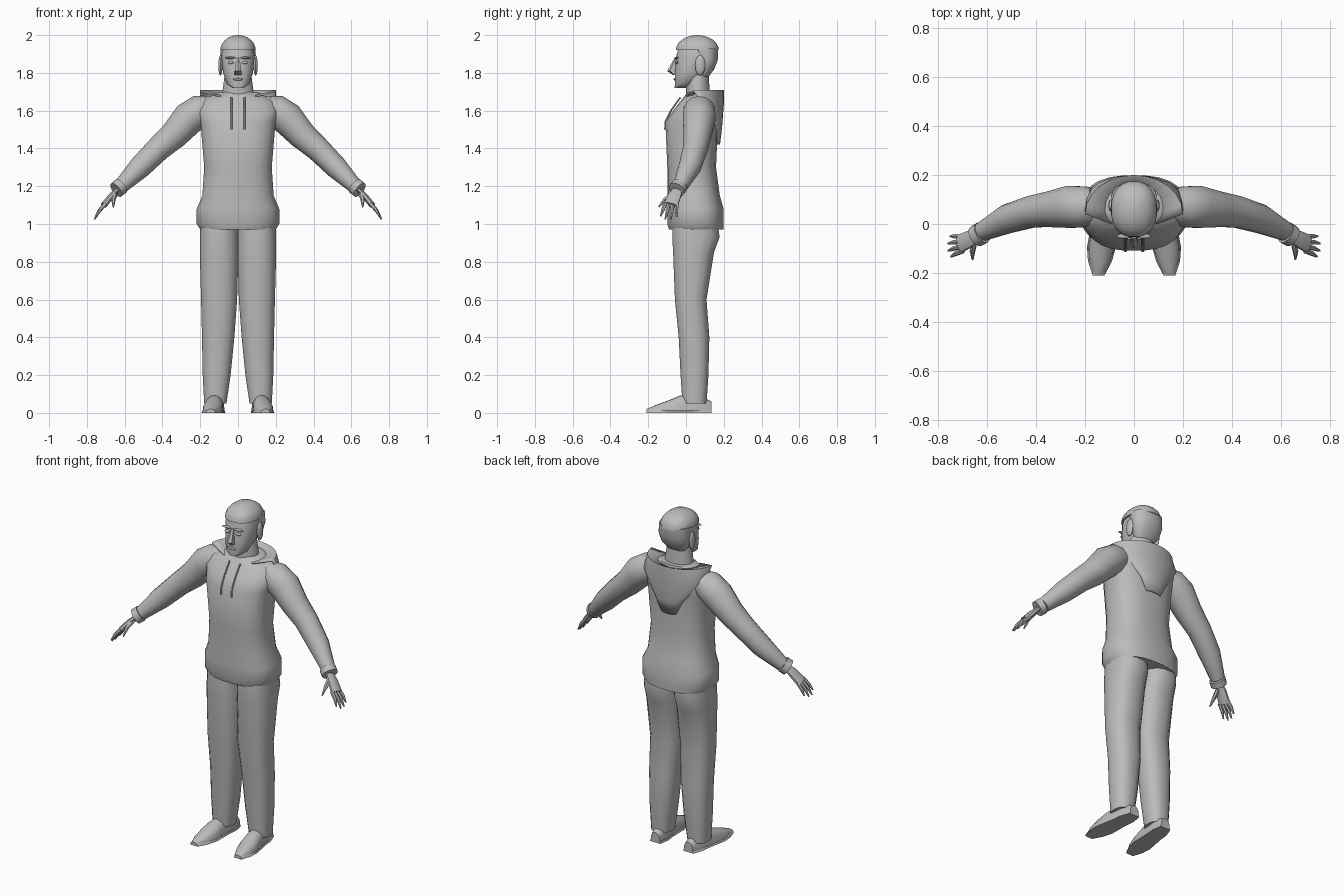
import bpy, bmesh
from math import sin, cos, pi, copysign, radians
from mathutils import Vector, Matrix

if "Cube" in bpy.data.objects:
    bpy.data.objects.remove(bpy.data.objects["Cube"])

shade = (.5, .5, .5, 1)
grey = bpy.data.materials.new("plain grey")
grey.diffuse_color = shade
grey.use_nodes = True
grey.node_tree.nodes["Principled BSDF"].inputs["Base Color"].default_value = shade
parts = []


def finish(name, bm, mirror=False):
    bmesh.ops.recalc_face_normals(bm, faces=bm.faces)
    mesh = bpy.data.meshes.new(name)
    bm.to_mesh(mesh)
    bm.free()
    mesh.materials.append(grey)
    part = bpy.data.objects.new(name, mesh)
    bpy.context.collection.objects.link(part)
    parts.append(part)
    if mirror:
        part.modifiers.new("other side", 'MIRROR')
    return part


def skin(name, rows, closed=True, mirror=False):
    """Join rows of points with quads; closed rows get end caps."""
    bm = bmesh.new()
    rows = [[bm.verts.new(point) for point in row] for row in rows]
    count = len(rows[0])
    for low, high in zip(rows, rows[1:]):
        for i in range(count if closed else count - 1):
            j = (i + 1) % count
            bm.faces.new((low[i], low[j], high[j], high[i]))
    if closed:
        bm.faces.new(rows[0])
        bm.faces.new(rows[-1])
    return finish(name, bm, mirror)


def oval(centre, u, v, sides, power=2.0):
    """Rounded ring around a centre; a higher power makes it boxier."""
    def bend(value):
        return copysign(abs(value) ** (2 / power), value)
    angles = [2 * pi * (i + .5) / sides for i in range(sides)]
    return [centre + u * bend(cos(a)) + v * bend(sin(a)) for a in angles]


def stack(name, rings, sides=20, power=2.3, mirror=False):
    """Level rings, each given as height, front, back, half width and middle."""
    rows = []
    for z, front, back, half, *middle in rings:
        centre = Vector((sum(middle), (front + back) / 2, z))
        depth = Vector((0, (back - front) / 2, 0))
        rows.append(oval(centre, Vector((half, 0, 0)), depth, sides, power))
    return skin(name, rows, mirror=mirror)


def tube(name, path, sides=8, flat=1.0, mirror=False):
    """Round limb along points with a radius each, optionally flattened."""
    points = [Vector(p[:3]) for p in path]
    rows = []
    for i, (*_, radius) in enumerate(path):
        along = points[min(i + 1, len(points) - 1)] - points[max(i - 1, 0)]
        side = Vector((0, 1, 0)).cross(along).normalized()
        across = along.cross(side).normalized()
        rows.append(oval(points[i], across * radius, side * radius * flat, sides))
    return skin(name, rows, mirror=mirror)


def blob(name, centre, size, mirror=False):
    bm = bmesh.new()
    place = Matrix.Translation(centre) @ Matrix.Diagonal((*size, 1))
    bmesh.ops.create_uvsphere(bm, u_segments=10, v_segments=6, radius=1, matrix=place)
    return finish(name, bm, mirror)


# Hooded top, from hem band to shoulders
stack("hoodie_torso", [
    (.97, -.09, .2, .2), (1, -.1, .2, .22), (1.08, -.1, .2, .22), (1.15, -.1, .18, .19),
    (1.3, -.1, .16, .18), (1.54, -.11, .17, .2), (1.6, -.07, .17, .22),
    (1.65, -.03, .16, .2), (1.7, .01, .15, .1)], sides=24, power=2.5)

# Hood draped behind the neck, as curved strips open to the front
strips = [(1.68, .09, .14, 0), (1.71, .2, .2, .04), (1.63, .2, .2, .1),
          (1.5, .09, .19, .16), (1.42, .05, .18, .16)]
turns = [pi * (k / 12 - .5) for k in range(13)]
hood = skin("hood", [[(half * sin(a), front + (back - front) * cos(a), z) for a in turns]
                     for z, half, back, front in strips], closed=False)
hood.modifiers.new("cloth", 'SOLIDIFY').thickness = .01

# Neck and head
stack("neck", [(1.65, 0, .13, .09), (1.8, 0, .12, .07)], power=2)
stack("head", [(1.72, -.06, 0, .03), (1.74, -.06, .04, .06), (1.8, -.06, .12, .08),
               (1.9, -.05, .16, .09), (1.96, -.03, .14, .07)])

# Hair: a dome on top and a shell down the back of the head
dome = []
for step in range(7):
    a = step / 6 * pi / 2 * .95
    reach = .115 * cos(a)
    dome.append((1.92 + .08 * sin(a), .06 - reach, .06 + reach, .095 * cos(a)))
stack("hair_crown", dome)
stack("hair_back", [(1.78, .05, .12, .06), (1.82, .05, .15, .085),
                    (1.87, .04, .17, .094), (1.93, .03, .17, .094)])

# Face
stack("nose", [(1.79, -.07, -.04, .02), (1.81, -.1, -.04, .02), (1.88, -.06, -.04, .01)], sides=6, power=2)
blob("lips", (0, -.06, 1.766), (.03, .007, .006))
blob("brows", (.04, -.05, 1.88), (.03, .01, .006), mirror=True)
blob("eyes", (.037, -.05, 1.855), (.017, .009, .008), mirror=True)
blob("ears", (.093, .075, 1.84), (.012, .027, .055), mirror=True)

# Sleeves and cuffs
tube("sleeves", [(.13, .07, 1.62, .06), (.2, .07, 1.6, .085), (.26, .07, 1.56, .088),
                 (.34, .06, 1.47, .075), (.42, .05, 1.4, .066), (.52, .02, 1.3, .06),
                 (.62, -.03, 1.2, .04)], sides=14, mirror=True)
tube("cuffs", [(.62, -.035, 1.2, .046), (.645, -.05, 1.18, .045)], sides=12, mirror=True)

# Hands: flat palm, four spread fingers and a thumb
tube("palms", [(.63, -.04, 1.19, .025), (.67, -.06, 1.15, .036), (.71, -.08, 1.1, .04)], flat=.45, mirror=True)
for finger, reach in enumerate((.85, 1, 1, .8)):
    root = Vector((.7, -.05 - .02 * finger, 1.11))
    tip = root + Vector((.06, -.01 * finger, -.085)) * reach
    knuckle = root.lerp(tip, .5) + Vector((.006, 0, 0))
    tube(f"fingers_{finger + 1}", [(*root, .011), (*knuckle, .01), (*tip, .004)], sides=6, mirror=True)
tube("thumbs", [(.65, -.06, 1.16, .014), (.66, -.11, 1.13, .012), (.66, -.145, 1.09, .004)], sides=6, mirror=True)

# Trouser legs
stack("trouser_legs", [
    (1, -.07, .17, .1, .1), (.93, -.075, .18, .104, .1), (.85, -.07, .15, .104, .1),
    (.6, -.06, .11, .097, .1), (.4, -.04, .125, .087, .105), (.2, -.03, .12, .075, .113),
    (.05, -.02, .11, .06, .12)], sides=16, power=2.4, mirror=True)


def footwear(name, grow, limit):
    """Arched sections from heel to toe; the limit cuts the height."""
    sizes = [(.03, .06), (.045, .09), (.045, .1), (.05, .09), (.055, .065), (.045, .045), (.02, .02)]
    rows = []
    for i, (half, height) in enumerate(sizes):
        t = i / (len(sizes) - 1)
        arch = [pi * k / 8 for k in range(9)]
        rows.append([(.11 + .035 * t + (half + grow) * cos(a), .135 - .345 * t,
                      min(height, limit) * sin(a) ** .6 if 0 < a < pi else 0) for a in arch])
    skin(name, rows, mirror=True)


# Shoes with a thin projecting sole
footwear("shoes", grow=0, limit=1)
footwear("soles", grow=.004, limit=.02)

# Drawstrings hanging on the chest
tube("drawstrings", [(.035, -.03, 1.67, .005), (.035, -.08, 1.6, .005),
                     (.035, -.11, 1.54, .006), (.035, -.11, 1.5, .006)], sides=6, mirror=True)

# Smooth shading with sharp edges kept
bpy.ops.object.select_all(action='DESELECT')
for part in parts:
    part.select_set(True)
bpy.context.view_layer.objects.active = parts[0]
bpy.ops.object.shade_smooth_by_angle(angle=radians(45))
